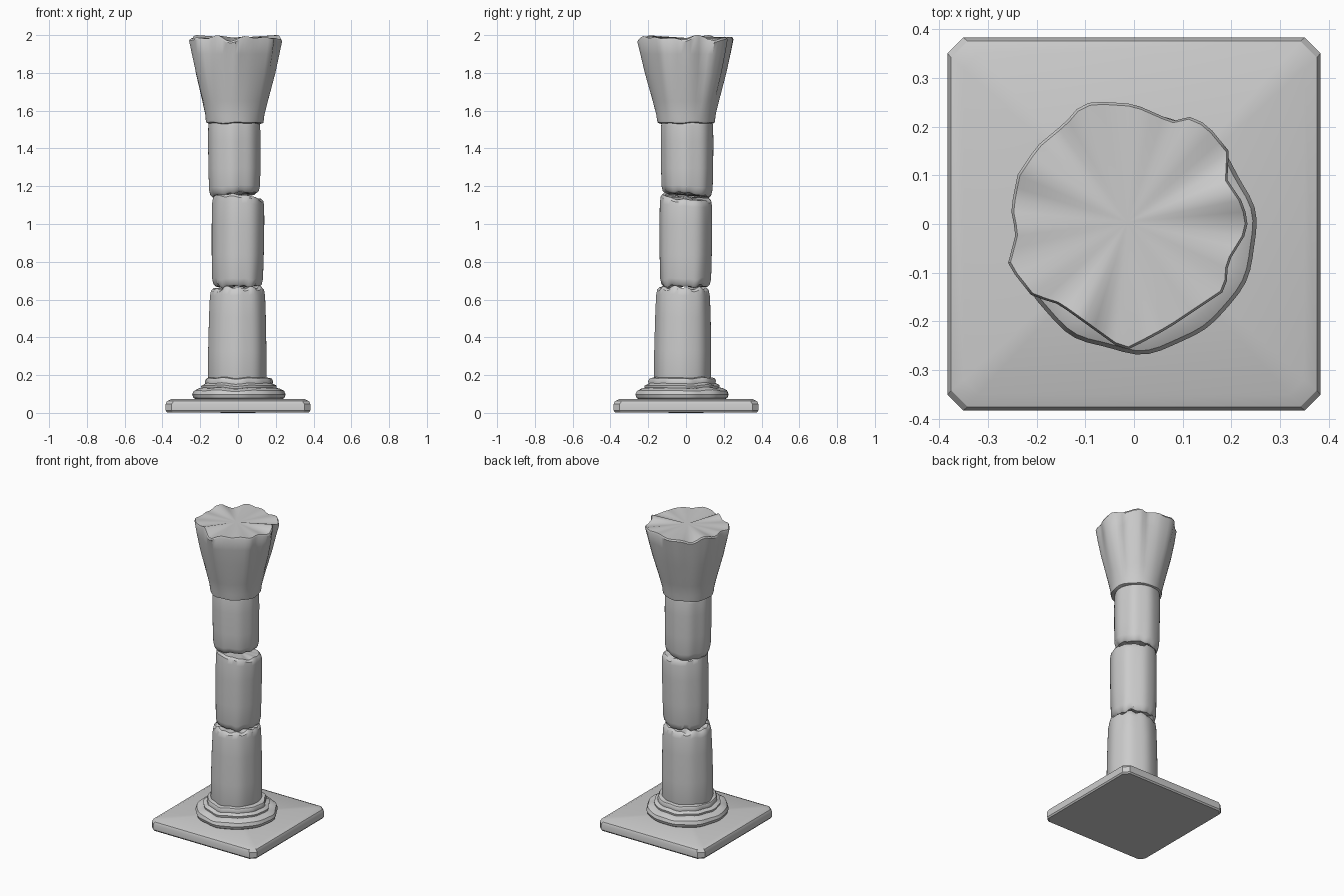
import bpy, bmesh, math, random

if "Cube" in bpy.data.objects:
    bpy.data.objects.remove(bpy.data.objects["Cube"])

SEG = 60
rng = random.Random(4)


def wobble(freqs):
    """Periodic noise around the axis, roughly -1..1."""
    terms = [(f, rng.uniform(0, math.tau), rng.uniform(0.5, 1)) for f in freqs]
    total = sum(t[2] for t in terms)
    return lambda a: sum(w * math.sin(f * a + p) for f, p, w in terms) / total


def loft(name, rings, cap_z, angle=35):
    """Skin a stack of equal-count rings and fan-close both ends."""
    bm = bmesh.new()
    loops = [[bm.verts.new(p) for p in ring] for ring in rings]
    n = len(loops[0])
    for lo, hi in zip(loops, loops[1:]):
        for i in range(n):
            j = (i + 1) % n
            bm.faces.new((lo[i], lo[j], hi[j], hi[i]))
    for loop, ring, z in ((loops[0], rings[0], cap_z[0]), (loops[-1], rings[-1], cap_z[1])):
        cx, cy = (sum(p[k] for p in ring) / n for k in (0, 1))
        c = bm.verts.new((cx, cy, z))
        for i in range(n):
            bm.faces.new((loop[i], loop[(i + 1) % n], c))
    bmesh.ops.recalc_face_normals(bm, faces=bm.faces)
    me = bpy.data.meshes.new(name)
    bm.to_mesh(me)
    bm.free()
    ob = bpy.data.objects.new(name, me)
    bpy.context.collection.objects.link(ob)
    bpy.ops.object.select_all(action='DESELECT')
    ob.select_set(True)
    bpy.context.view_layer.objects.active = ob
    bpy.ops.object.shade_smooth_by_angle(angle=math.radians(angle))
    return ob


def ring(cx, cy, r, z, rn=None, ra=0, zn=None, za=0, tilt=(0, 0)):
    pts = []
    for i in range(SEG):
        a = math.tau * i / SEG
        rr = r + (rn(a) * ra if rn else 0)
        x, y = rr * math.cos(a), rr * math.sin(a)
        dz = (zn(a) * za if zn else 0) + tilt[0] * x + tilt[1] * y
        pts.append((cx + x, cy + y, z + dz))
    return pts


def drum(name, bottom, top, cb, ct, rb, rt, jag, tilt_b, tilt_t):
    """Worn column drum with chipped, tilted ends."""
    body, chips_b, chips_t = wobble((2, 3, 5, 8)), wobble((5, 9, 13)), wobble((4, 7, 11))
    h = top - bottom
    rows = ((0, -0.018), (0.012, -0.006), (0.04, 0), (h * 0.35, 0.002), (h * 0.7, 0.002),
            (h - 0.04, 0), (h - 0.012, -0.005), (h, -0.017))
    rings = []
    for dz, dr in rows:
        t = dz / h
        low = t < 0.5
        fade = max(0, 1 - min(dz, h - dz) / 0.12)
        tilt = tilt_b if low else tilt_t
        rings.append(ring(cb[0] + (ct[0] - cb[0]) * t, cb[1] + (ct[1] - cb[1]) * t,
                          rb + (rt - rb) * t + dr, bottom + dz, body, 0.006,
                          chips_b if low else chips_t, jag[0 if low else 1] * fade,
                          (tilt[0] * fade, tilt[1] * fade)))
    return loft(name, rings, (bottom, top))


# Square plinth with chamfered corners and edges
def square(h, c, z):
    k = h - c
    pts = [(h, -k), (h, k), (k, h), (-k, h), (-h, k), (-h, -k), (-k, -h), (k, -h)]
    return [(x, y, z) for x, y in pts]


loft("plinth", [square(0.376, 0.03, 0.003), square(0.383, 0.032, 0.012),
                square(0.383, 0.032, 0.047), square(0.376, 0.034, 0.062),
                square(0.350, 0.03, 0.074)], (0, 0.074), 30)

# Moulded base: large worn torus with smaller steps above
base_noise, base_z = wobble((3, 5, 8, 11)), wobble((4, 7, 9))
base_profile = [(0.225, 0.07), (0.24, 0.08), (0.246, 0.098), (0.238, 0.118), (0.215, 0.13),
                (0.197, 0.133), (0.199, 0.145), (0.184, 0.153), (0.177, 0.156),
                (0.178, 0.172), (0.172, 0.183), (0.152, 0.187)]
loft("moulded_base", [ring(0.003, -0.018, r, z, base_noise, 0.007, base_z,
                           0.005 if z > 0.1 else 0)
                      for r, z in base_profile], (0.07, 0.187))

# Three broken shaft drums
drum("lower_drum", 0.15, 0.66, (-0.002, -0.018), (0, -0.015), 0.153, 0.142,
     (0.0, 0.013), (0, 0), (0.03, -0.03))
drum("middle_drum", 0.67, 1.143, (0, -0.002), (0.004, 0), 0.134, 0.138,
     (0.012, 0.007), (0.0, 0.0), (-0.12, -0.1))
drum("upper_drum", 1.153, 1.56, (-0.018, 0.006), (-0.02, 0.006), 0.133, 0.136,
     (0.007, 0.0), (0.09, -0.1), (0, 0))

# Flaring capital with a broken, lobed rim
outline = [(0.235, 0.01), (0.22, 0.05), (0.192, 0.09), (0.195, 0.15), (0.15, 0.205),
           (0.115, 0.22), (0.08, 0.212), (0, 0.247), (-0.08, 0.252), (-0.11, 0.245),
           (-0.14, 0.21), (-0.2, 0.16), (-0.24, 0.1), (-0.253, 0.03), (-0.243, -0.02),
           (-0.26, -0.085), (-0.21, -0.148), (-0.155, -0.165), (-0.03, -0.255),
           (-0.01, -0.258), (0.07, -0.215), (0.19, -0.135), (0.193, -0.08), (0.23, -0.02)]
CX, CY = -0.012, 0.0
polar = sorted((math.atan2(y - CY, x - CX) % math.tau, math.hypot(x - CX, y - CY))
               for x, y in outline)
polar = [(polar[-1][0] - math.tau, polar[-1][1])] + polar + \
        [(polar[0][0] + math.tau, polar[0][1])]


def rim_radius(a):
    for (a0, r0), (a1, r1) in zip(polar, polar[1:]):
        if a0 <= a <= a1:
            t = (a - a0) / (a1 - a0)
            # straight chord between neighbouring outline points
            return r0 * r1 * math.sin(a1 - a0) / (
                r0 * math.sin(a - a0) + r1 * math.sin(a1 - a))


rim_z, foot_z = wobble((5, 8, 11)), wobble((4, 7))
# (z, mean radius, share of the lobed outline)
stages = [(1.533, 0.140, 0), (1.537, 0.151, 0), (1.55, 0.154, 0), (1.575, 0.156, 0.05),
          (1.65, 0.174, 0.2), (1.8, 0.212, 0.55), (1.9, 0.232, 0.8),
          (1.975, 0.245, 1), (1.985, 0.240, 1)]
rings = []
for z, r, f in stages:
    pts = []
    for i in range(SEG):
        a = math.tau * i / SEG
        rr = r * (1 - f + f * rim_radius(a) / 0.245)
        dz = 0.014 * rim_z(a) * 1.3 if z > 1.95 else (0.004 * foot_z(a) if z < 1.56 else 0)
        cx = -0.017 + 0.005 * f
        pts.append((cx + rr * math.cos(a), CY + rr * math.sin(a), min(2.0, z + dz)))
    rings.append(pts)
loft("capital", rings, (1.533, 1.985))
